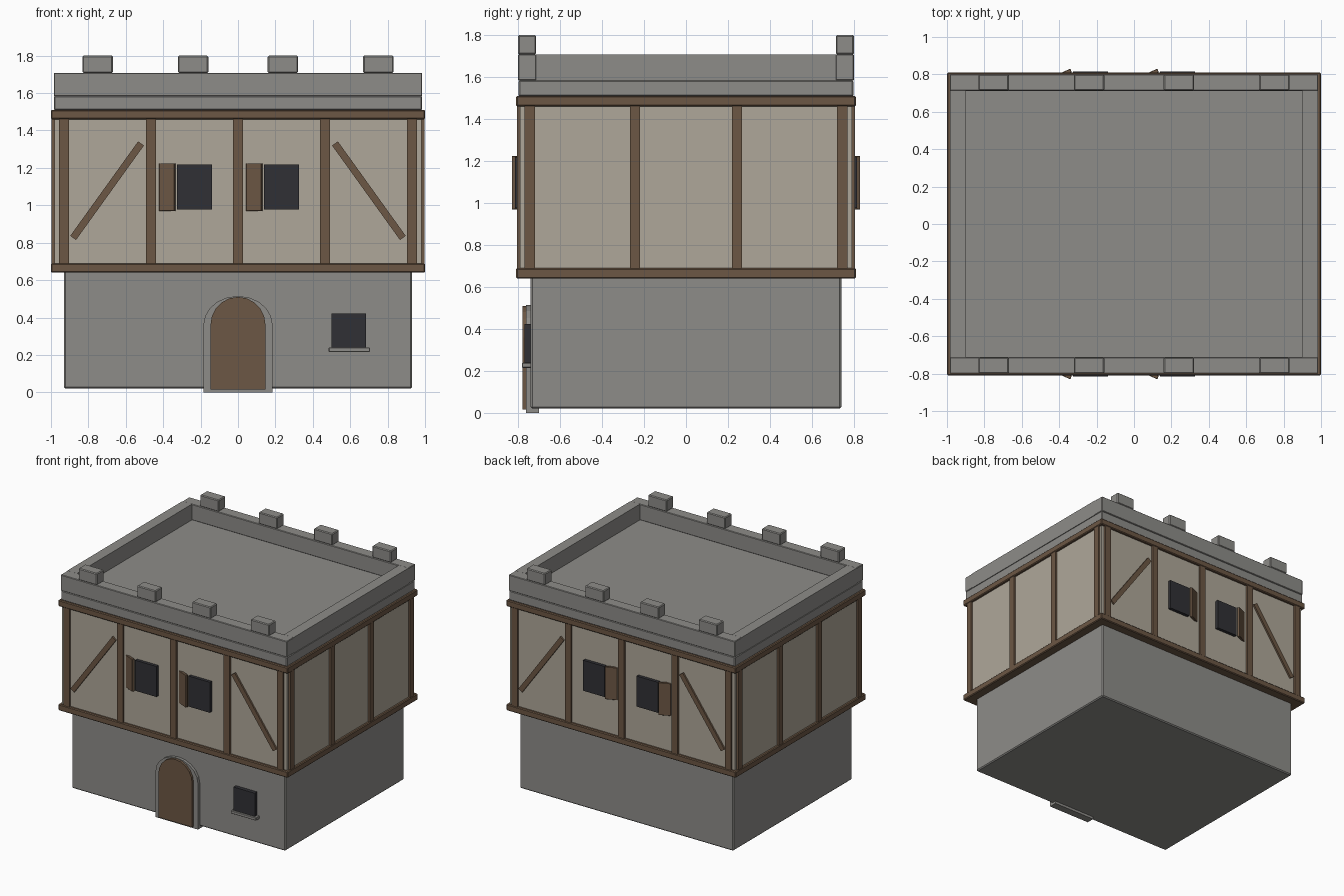
import bpy, bmesh
from math import cos, sin, pi, radians, atan2, hypot

if "Cube" in bpy.data.objects:
    bpy.data.objects.remove(bpy.data.objects["Cube"])


def material(name, rgb):
    m = bpy.data.materials.new(name)
    m.diffuse_color = (*rgb, 1)
    m.use_nodes = True
    m.node_tree.nodes["Principled BSDF"].inputs["Base Color"].default_value = m.diffuse_color
    return m


STONE = material("stone", (0.27, 0.265, 0.25))
WOOD = material("wood", (0.15, 0.095, 0.058))
PLASTER = material("plaster", (0.43, 0.39, 0.32))
DARK = material("dark_glass", (0.03, 0.03, 0.035))


def finish(name, bm, mat, bevel=0.0):
    bmesh.ops.recalc_face_normals(bm, faces=bm.faces)
    me = bpy.data.meshes.new(name)
    bm.to_mesh(me)
    bm.free()
    me.materials.append(mat)
    ob = bpy.data.objects.new(name, me)
    bpy.context.collection.objects.link(ob)
    if bevel:
        mod = ob.modifiers.new("bevel", 'BEVEL')
        mod.width = bevel
        mod.segments = 1
    return ob


def box(name, center, size, mat, bevel=0.0, rot=(0, 0, 0)):
    bm = bmesh.new()
    bmesh.ops.create_cube(bm, size=1)
    bmesh.ops.scale(bm, vec=size, verts=bm.verts)
    ob = finish(name, bm, mat, bevel)
    ob.location = center
    ob.rotation_euler = rot
    return ob


def arch(name, half, z0, spring, rise, y_front, y_back, mat):
    # arched outline extruded along y
    pts = [(half, z0)]
    pts += [(half * cos(i * pi / 10), spring + rise * sin(i * pi / 10)) for i in range(11)]
    pts += [(-half, z0)]
    bm = bmesh.new()
    face = bm.faces.new([bm.verts.new((x, y_front, z)) for x, z in pts])
    ext = bmesh.ops.extrude_face_region(bm, geom=[face])
    verts = [v for v in ext["geom"] if isinstance(v, bmesh.types.BMVert)]
    bmesh.ops.translate(bm, vec=(0, y_back - y_front, 0), verts=verts)
    return finish(name, bm, mat)


# Stone ground floor
box("ground_floor", (0, 0, 0.335), (1.86, 1.48, 0.63), STONE, 0.008)

# Door with arched surround
arch("door_surround", 0.185, 0, 0.36, 0.155, -0.762, -0.70, STONE)
arch("door", 0.147, 0.015, 0.36, 0.15, -0.78, -0.72, WOOD)

# Ground floor window and sill
box("ground_window", (0.593, -0.75, 0.33), (0.185, 0.04, 0.185), DARK)
box("ground_window_sill", (0.595, -0.755, 0.227), (0.22, 0.055, 0.024), STONE, 0.003)

# Plaster upper floor between two timber rails
box("upper_floor", (0, 0, 1.075), (1.96, 1.58, 0.83), PLASTER)
for name, z in (("lower_rail", 0.665), ("upper_rail", 1.485)):
    box(name, (0, 0, z), (2.0, 1.62, 0.05), WOOD, 0.006)

# Front and back: posts, braces, windows and shutters
for side, s in (("front", -1), ("back", 1)):
    for i in range(5):
        box(f"{side}_post", (0.465 * (i - 2), s * 0.785, 1.075), (0.052, 0.042, 0.79), WOOD)
    for m in (-1, 1):
        dx, dz = -m * 0.363, 0.505
        box(f"{side}_brace", (m * 0.70, s * 0.785, 1.078), (hypot(dx, dz), 0.036, 0.038),
            WOOD, 0, (0, -atan2(dz, dx), 0))
        cx = m * 0.2325
        box(f"{side}_window", (cx, s * 0.797, 1.097), (0.185, 0.036, 0.24), DARK)
        box(f"{side}_shutter", (cx - 0.145, s * 0.803, 1.097), (0.09, 0.02, 0.255),
            WOOD, 0.002, (0, 0, s * radians(24)))

# Side posts
for side, s in (("left", -1), ("right", 1)):
    for y in (-0.745, -0.243, 0.243, 0.745):
        box(f"{side}_post", (s * 0.975, y, 1.075), (0.042, 0.05, 0.79), WOOD)

# Roof slab
box("roof_slab", (0, 0, 1.546), (1.97, 1.596, 0.076), STONE, 0.006)

# Parapet walls around the flat roof
for s in (-1, 1):
    box("long_parapet", (0, s * 0.756, 1.646), (1.97, 0.088, 0.125), STONE, 0.004)
    box("short_parapet", (s * 0.943, 0, 1.646), (0.084, 1.43, 0.125), STONE)

# Merlons on the front and back parapets
for s in (-1, 1):
    for x in (-0.75, -0.24, 0.24, 0.75):
        box("merlon", (x, s * 0.757, 1.754), (0.162, 0.086, 0.092), STONE, 0.006)
